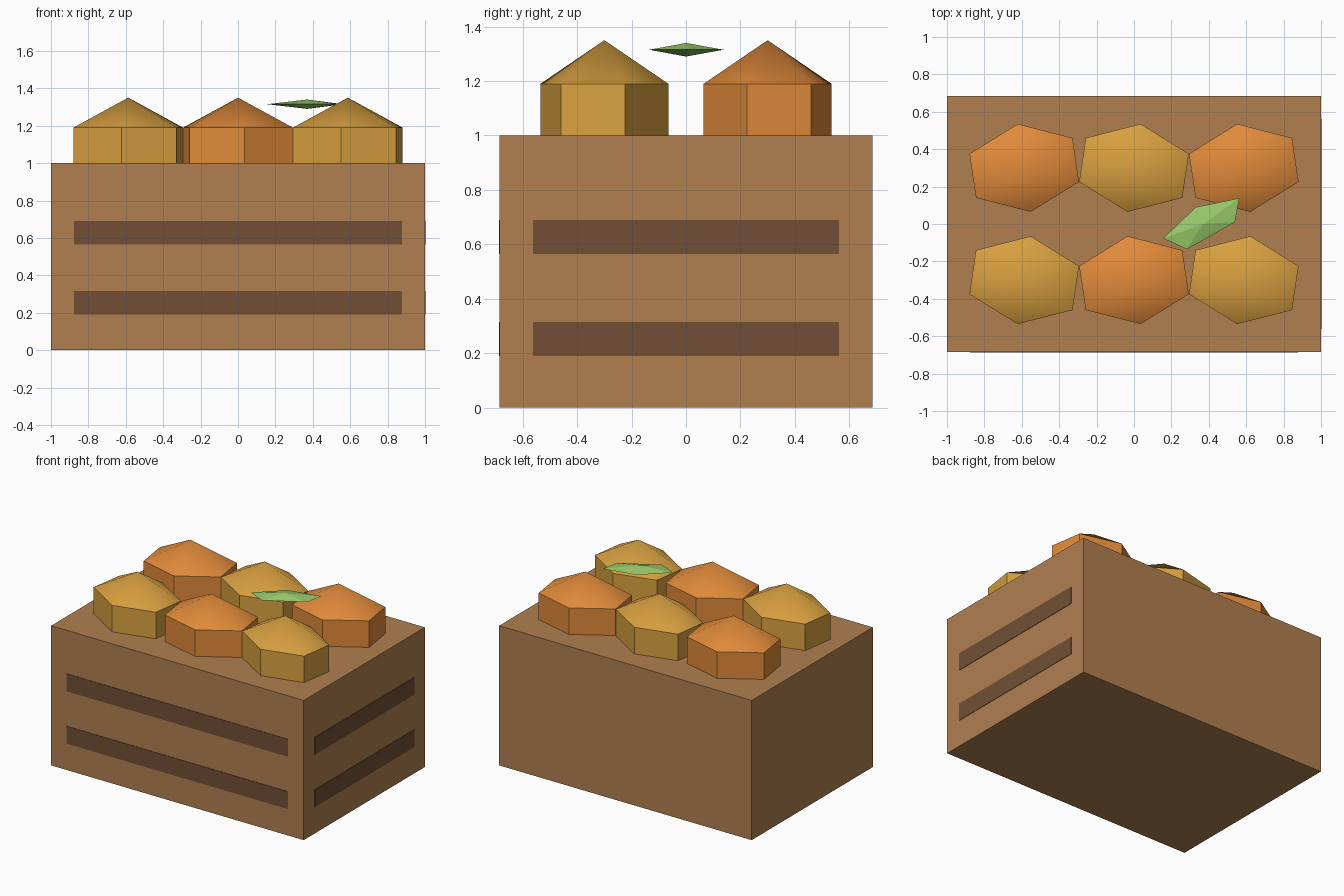
import bpy, math

if "Cube" in bpy.data.objects:
    bpy.data.objects.remove(bpy.data.objects["Cube"])


def material(name, hex_code):
    def lin(c):
        return c / 12.92 if c <= 0.04045 else ((c + 0.055) / 1.055) ** 2.4
    m = bpy.data.materials.new(name)
    m.diffuse_color = [lin(int(hex_code[i:i + 2], 16) / 255) for i in (0, 2, 4)] + [1]
    m.use_nodes = True
    m.node_tree.nodes["Principled BSDF"].inputs["Base Color"].default_value = m.diffuse_color
    return m


WOOD = material("crate wood", "B07F50")
SLAT = material("dark slat", "714F36")
ORANGE = material("orange fruit", "E08A3A")
YELLOW = material("yellow fruit", "D8A040")
LEAF = material("leaf green", "98CA6A")


def mesh_object(name, verts, faces, mat, smooth=False):
    me = bpy.data.meshes.new(name)
    me.from_pydata(verts, [], faces)
    me.materials.append(mat)
    ob = bpy.data.objects.new(name, me)
    bpy.context.collection.objects.link(ob)
    if smooth:
        bpy.ops.object.select_all(action='DESELECT')
        ob.select_set(True)
        bpy.context.view_layer.objects.active = ob
        bpy.ops.object.shade_smooth_by_angle(angle=math.radians(42))
    return ob


def box(name, lo, hi, mat):
    verts = [(x, y, z) for x in (lo[0], hi[0]) for y in (lo[1], hi[1]) for z in (lo[2], hi[2])]
    faces = [(0, 1, 3, 2), (4, 6, 7, 5), (0, 4, 5, 1), (2, 3, 7, 6), (0, 2, 6, 4), (1, 5, 7, 3)]
    return mesh_object(name, verts, faces, mat)


# Crate body
W, D = 1.0, 0.685
box("crate", (-W, -D, 0), (W, D, 1), WOOD)

# Thin dark slats on the front and the right side only
for level, z in (("lower", 0.19), ("upper", 0.565)):
    box("front_slat_" + level, (-0.877, -D - 0.003, z), (0.877, -D + 0.003, z + 0.125), SLAT)
    box("side_slat_" + level, (W - 0.003, -0.562, z), (W + 0.003, 0.562, z + 0.125), SLAT)


def fruit(name, cx, cy, flip, mat):
    # Skewed hexagon, point-symmetric about its centre; flip mirrors it in y
    half = [(0.293, -0.075), (0.258, 0.16), (-0.035, 0.235)]
    ring = half + [(-x, -y) for x, y in half]
    if flip:
        ring = [(x, -y) for x, y in reversed(ring)]
    verts = [(cx + x, cy + y, z) for z in (1.0, 1.19) for x, y in ring] + [(cx, cy, 1.35)]
    faces = [tuple(reversed(range(6)))]
    for i in range(6):
        j = (i + 1) % 6
        faces += [(i, j, j + 6, i + 6), (i + 6, j + 6, 12)]
    mesh_object(name, verts, faces, mat, smooth=True)


# Two rows of three fruits in alternating colours
for row, cy in enumerate((0.3, -0.3)):
    for col in range(3):
        yellow = (row + col) % 2 == 1
        fruit(f"fruit_{row}_{col}", (col - 1) * 0.587, cy, yellow, YELLOW if yellow else ORANGE)

# Leaf: flat five-sided double pyramid lying above the fruits
rim = [(0.156, -0.077), (0.283, -0.135), (0.54, 0.01), (0.563, 0.138), (0.33, 0.09)]
verts = [(x, y, 1.315) for x, y in rim] + [(0.37, 0, 1.34), (0.37, 0, 1.29)]
faces = []
for i in range(5):
    j = (i + 1) % 5
    faces += [(i, j, 5), (j, i, 6)]
mesh_object("leaf", verts, faces, LEAF)
